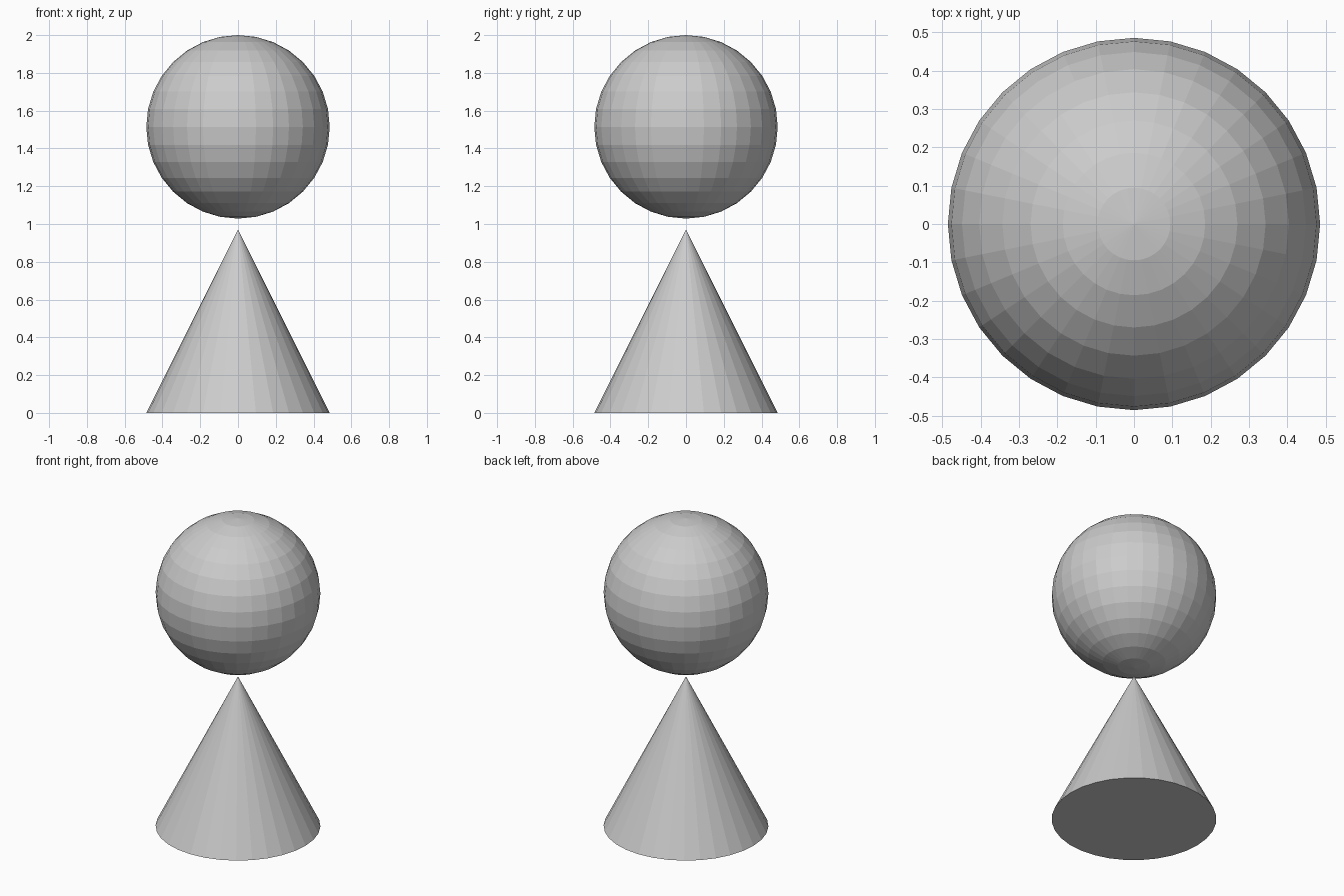
import bpy

if "Cube" in bpy.data.objects:
    bpy.data.objects.remove(bpy.data.objects["Cube"])

R = 0.4857  # shared radius of ball and cone base

# Cone base standing on the ground
bpy.ops.mesh.primitive_cone_add(vertices=32, radius1=R, radius2=0, depth=2 * R,
                                location=(0, 0, R))
bpy.context.object.name = "cone_body"

# Ball hovering just above the tip
bpy.ops.mesh.primitive_uv_sphere_add(segments=32, ring_count=16, radius=R,
                                     location=(0, 0, 2 - R))
bpy.context.object.name = "ball_head"
